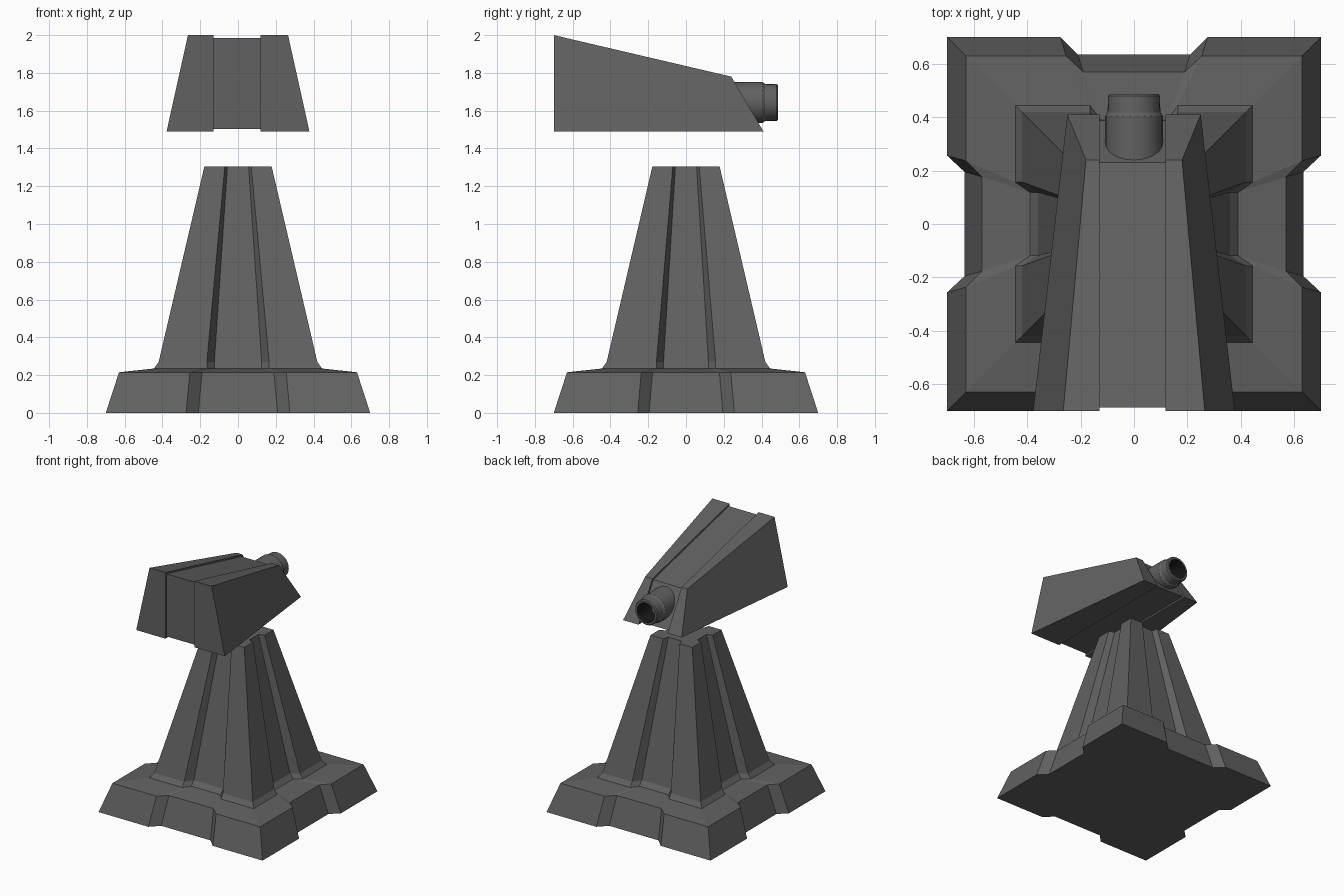
import bpy, bmesh, math

if "Cube" in bpy.data.objects:
    bpy.data.objects.remove(bpy.data.objects["Cube"])


def material(name, v):
    m = bpy.data.materials.new(name)
    m.diffuse_color = (v, v, v, 1)
    m.use_nodes = True
    m.node_tree.nodes["Principled BSDF"].inputs["Base Color"].default_value = m.diffuse_color
    return m


dark = material("dark_grey", 0.12)
black = material("bore_black", 0.01)


def make(name, verts, faces, mat=dark):
    me = bpy.data.meshes.new(name)
    me.from_pydata(verts, [], faces)
    bm = bmesh.new()
    bm.from_mesh(me)
    bmesh.ops.recalc_face_normals(bm, faces=bm.faces)
    bm.to_mesh(me)
    bm.free()
    ob = bpy.data.objects.new(name, me)
    bpy.context.collection.objects.link(ob)
    me.materials.append(mat)
    return ob


def loft(name, rings):
    n = len(rings[0])
    verts = [v for r in rings for v in r]
    faces = [tuple(range(n)), tuple(range(len(verts) - n, len(verts)))]
    for k in range(len(rings) - 1):
        for i in range(n):
            j = (i + 1) % n
            faces.append((k*n + i, k*n + j, k*n + n + j, k*n + n + i))
    return make(name, verts, faces)


def notched_square(z, c, outer, inner, recess, side):
    """Square of half size c, with a notch in the middle of every side."""
    pts = []
    for k in range(4):
        s = side if k % 2 else 1.0
        row = [(-c, -c), (-outer*s, -c), (-inner*s, -recess),
               (inner*s, -recess), (outer*s, -c)]
        for x, y in row:
            for _ in range(k):
                x, y = -y, x
            pts.append((x, y, z))
    return pts


# Pedestal: notched plinth flowing into a tapering notched column
loft("pedestal", [
    notched_square(0.0, 0.70, 0.275, 0.21, 0.635, 0.93),
    notched_square(0.215, 0.63, 0.255, 0.19, 0.57, 0.93),
    notched_square(0.235, 0.445, 0.165, 0.125, 0.39, 0.95),
    notched_square(0.27, 0.42, 0.165, 0.125, 0.36, 0.95),
    notched_square(1.305, 0.178, 0.07, 0.056, 0.135, 1.0)])

# Head side profile: back bottom, back top, front top, front bottom
profile = [(-0.70, 1.49), (-0.70, 2.0), (0.24, 1.78), (0.41, 1.49)]
outer_x = [0.378, 0.265, 0.18, 0.25]

# Head cheeks, tapering up and towards the muzzle
for name, s, inner_x in (("left_cheek", -1, 0.13), ("right_cheek", 1, 0.118)):
    loft(name, [[(s*inner_x, y, z) for y, z in profile],
                [(s*x, y, z) for x, (y, z) in zip(outer_x, profile)]])

# Recessed centre of the head
core = [(-0.688, 1.503), (-0.688, 1.985), (0.23, 1.768), (0.388, 1.503)]
loft("head_core", [[(x, y, z) for y, z in core] for x in (-0.131, 0.119)])


# Barrel with stepped, hollow muzzle, turned about the y axis
def lathe(name, prof, cz, n=24, mat=dark):
    verts = [(r*math.cos(math.tau*i/n), y, cz + r*math.sin(math.tau*i/n))
             for y, r in prof for i in range(n)]
    faces = [(k*n + i, k*n + (i+1) % n, k*n + n + (i+1) % n, k*n + n + i)
             for k in range(len(prof) - 1) for i in range(n)]
    faces += [tuple(range(n)), tuple(range(len(verts) - n, len(verts)))]
    ob = make(name, verts, faces, mat)
    bpy.context.view_layer.objects.active = ob
    ob.select_set(True)
    bpy.ops.object.shade_smooth_by_angle(angle=math.radians(30))
    ob.select_set(False)
    return ob


barrel = lathe("barrel", [(0.15, 0.108), (0.405, 0.108), (0.418, 0.099),
                          (0.48, 0.097), (0.488, 0.09), (0.488, 0.075),
                          (0.30, 0.075)], 1.643)
# Blacken the inside of the bore
barrel.data.materials.append(black)
for p in barrel.data.polygons:
    if all(math.hypot(barrel.data.vertices[v].co.x,
                      barrel.data.vertices[v].co.z - 1.643) < 0.08 for v in p.vertices):
        p.material_index = 1
